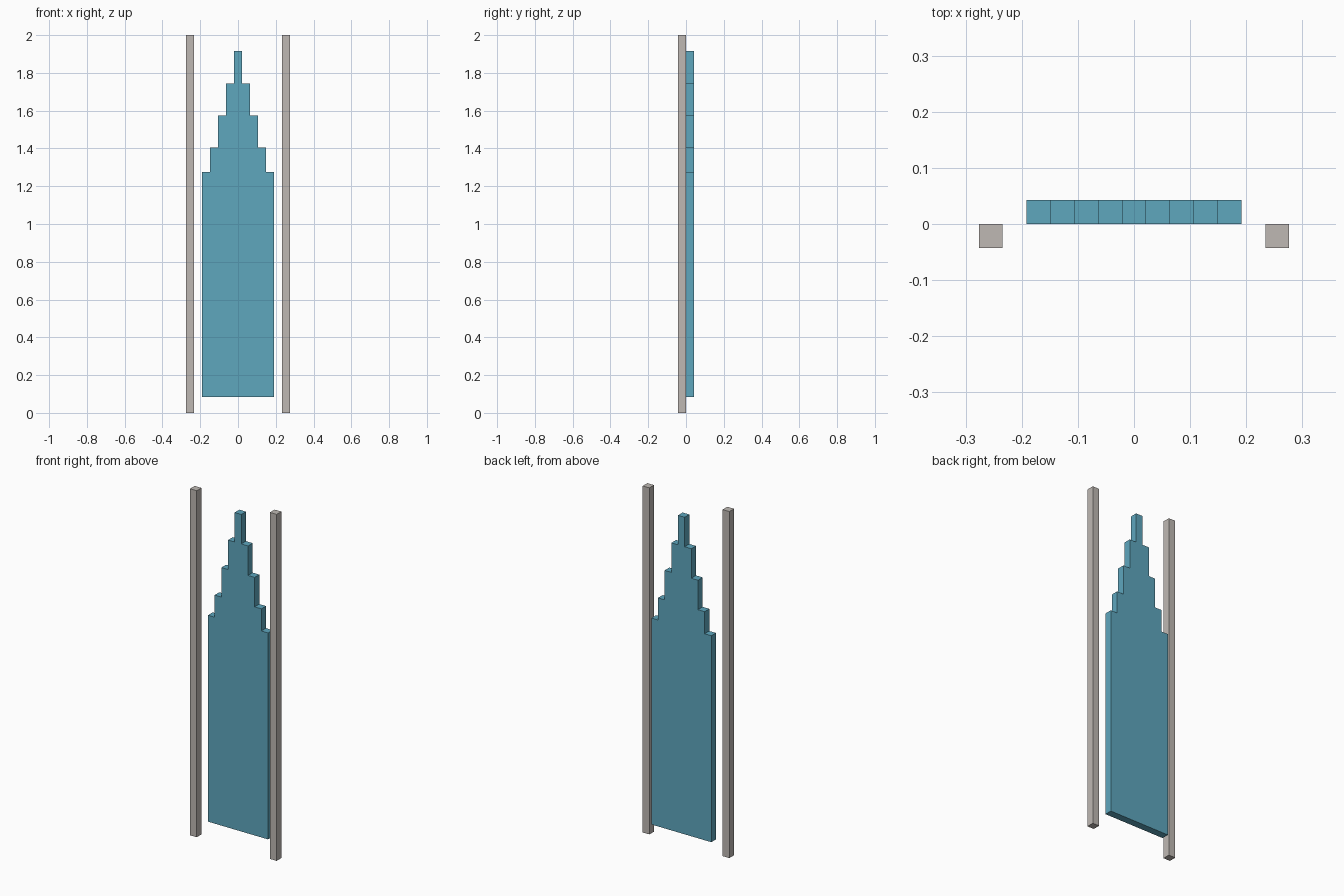
import bpy
import bmesh

cube = bpy.data.objects.get("Cube")
if cube:
    bpy.data.objects.remove(cube, do_unlink=True)

UNIT = 2 / 47  # one module: post width, panel thickness and step width


def make_material(name, rgb):
    mat = bpy.data.materials.new(name)
    mat.use_nodes = True
    color = (*rgb, 1)
    mat.diffuse_color = color
    mat.node_tree.nodes["Principled BSDF"].inputs["Base Color"].default_value = color
    return mat


def extrude_profile(name, outline, y_front, y_back, mat):
    """Extrude an x-z outline, given in modules, along y."""
    bm = bmesh.new()
    face = bm.faces.new([bm.verts.new((x * UNIT, y_front * UNIT, z * UNIT)) for x, z in outline])
    result = bmesh.ops.extrude_face_region(bm, geom=[face])
    moved = [v for v in result["geom"] if isinstance(v, bmesh.types.BMVert)]
    bmesh.ops.translate(bm, verts=moved, vec=(0, (y_back - y_front) * UNIT, 0))
    bmesh.ops.recalc_face_normals(bm, faces=bm.faces)
    mesh = bpy.data.meshes.new(name)
    bm.to_mesh(mesh)
    bm.free()
    mesh.materials.append(mat)
    obj = bpy.data.objects.new(name, mesh)
    bpy.context.collection.objects.link(obj)
    return obj


blue = make_material("panel blue", (0.112, 0.385, 0.515))
grey = make_material("post warm grey", (0.52, 0.485, 0.456))

# Stepped panel: right half of the outline, then mirrored
half = [(4.5, 2)]
for i, top in enumerate((30, 33, 37, 41, 45)):
    half += [(4.5 - i, top), (3.5 - i, top)]
half.pop()  # the centre column spans both sides of the middle
outline = half + [(-x, z) for x, z in reversed(half)]
extrude_profile("stepped_panel", outline, 0, 1, blue)

# Square posts on either side, just in front of the panel
for name, x in (("left_post", 6), ("right_post", -6)):
    square = [(x - 0.5, 0), (x + 0.5, 0), (x + 0.5, 47), (x - 0.5, 47)]
    extrude_profile(name, square, -1, 0, grey)
